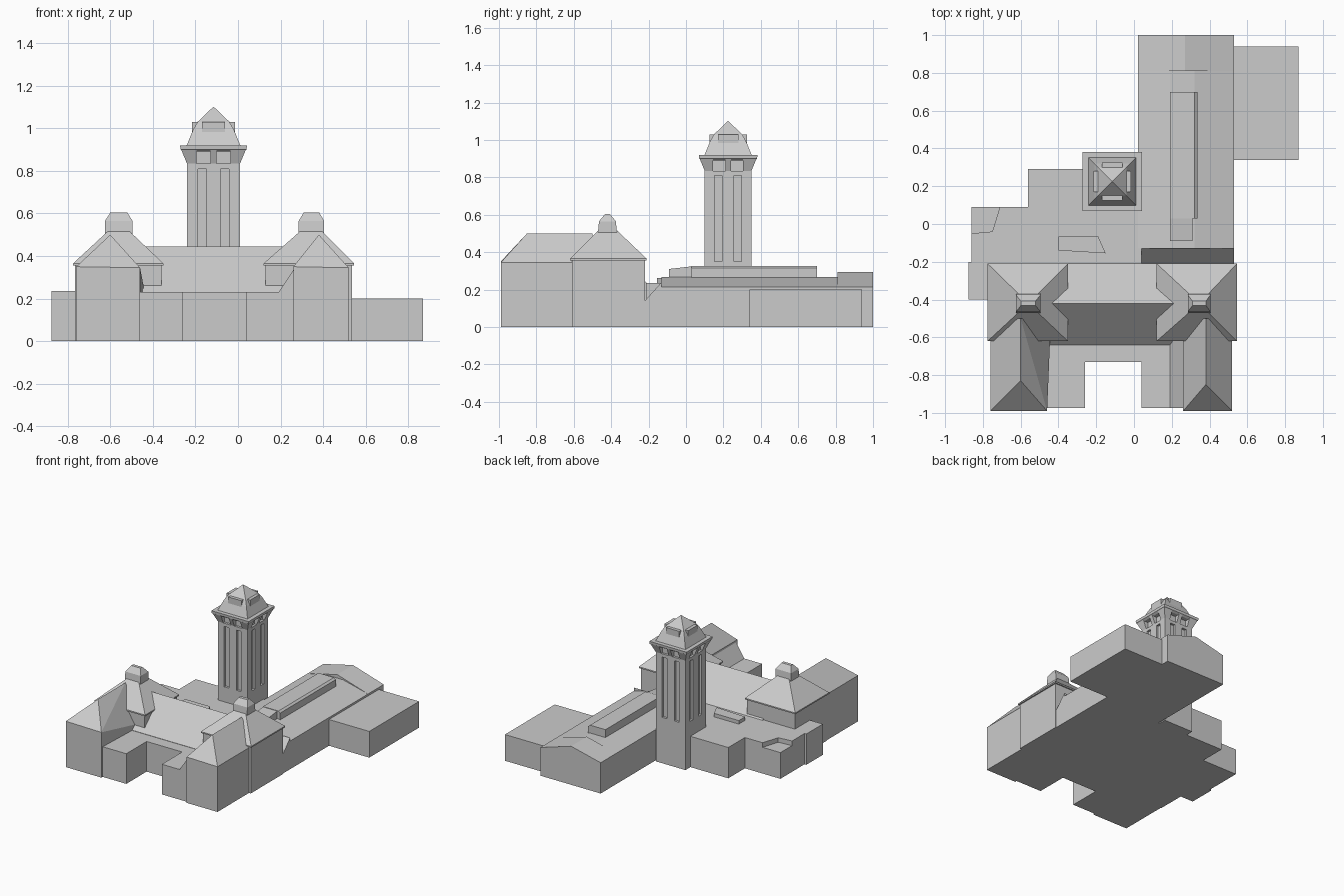
import bpy, bmesh, math
from mathutils import Matrix, Vector

if "Cube" in bpy.data.objects:
    bpy.data.objects.remove(bpy.data.objects["Cube"])

stone = bpy.data.materials.new("grey_stone")
stone.diffuse_color = (0.6, 0.6, 0.6, 1)
stone.use_nodes = True
stone.node_tree.nodes["Principled BSDF"].inputs["Base Color"].default_value = stone.diffuse_color


def make(name, bm):
    bmesh.ops.recalc_face_normals(bm, faces=bm.faces)
    me = bpy.data.meshes.new(name)
    bm.to_mesh(me)
    bm.free()
    me.materials.append(stone)
    ob = bpy.data.objects.new(name, me)
    bpy.context.collection.objects.link(ob)
    return ob


def loft(bm, rings):
    """Join rings of equal length into a capped solid."""
    vs = [[bm.verts.new(p) for p in r] for r in rings]
    n = len(vs[0])
    for a, b in zip(vs, vs[1:]):
        for i in range(n):
            j = (i + 1) % n
            bm.faces.new((a[i], a[j], b[j], b[i]))
    bm.faces.new(vs[0][::-1])
    bm.faces.new(vs[-1])


def rect(x0, x1, y0, y1, z):
    return [(x0, y0, z), (x1, y0, z), (x1, y1, z), (x0, y1, z)]


def solid(name, *rings):
    bm = bmesh.new()
    loft(bm, rings)
    return make(name, bm)


def box(name, x0, x1, y0, y1, z0, z1):
    return solid(name, rect(x0, x1, y0, y1, z0), rect(x0, x1, y0, y1, z1))


def extrude_y(name, profile, y0, y1):
    return solid(name, *[[(x, y, z) for x, z in profile] for y in (y0, y1)])


def extrude_x(name, profile, x0, x1):
    return solid(name, *[[(x, y, z) for y, z in profile] for x in (x0, x1)])


# Rear wing with low gable roof, clerestory and raised end
extrude_y("rear_wing", [(0.02, 0), (0.53, 0), (0.53, 0.215), (0.32, 0.267),
                        (0.19, 0.267), (0.02, 0.235)], -0.13, 1.0)
extrude_y("rear_wing_end_roof", [(0.02, 0.2), (0.53, 0.2), (0.53, 0.215),
                                 (0.27, 0.294), (0.02, 0.235)], 0.81, 1.0)
extrude_y("clerestory", [(0.19, 0.2), (0.335, 0.2), (0.335, 0.315),
                         (0.32, 0.327), (0.19, 0.327)], 0.03, 0.7)
extrude_x("clerestory_step", [(-0.09, 0.2), (0.04, 0.2), (0.04, 0.325), (-0.09, 0.31)],
          0.19, 0.31)
extrude_x("valley_roof", [(-0.22, 0), (-0.13, 0), (-0.13, 0.24), (-0.22, 0.14)],
          0.04, 0.53)
box("side_block", 0.53, 0.87, 0.34, 0.94, 0, 0.2)

# Flat-roofed middle and left blocks
box("middle_block", -0.56, 0.04, -0.25, 0.29, 0, 0.235)
solid("left_block", *[[(-0.86, -0.25, z), (-0.56, -0.25, z), (-0.56, 0.09, z),
                       (-0.71, 0.09, z), (-0.75, -0.04, z), (-0.86, -0.05, z)]
                      for z in (0, 0.235)])
box("left_block_corner", -0.86, -0.7, -0.06, 0.09, 0, 0.2)
box("left_annex", -0.875, -0.75, -0.4, -0.2, 0, 0.235)
solid("roof_light", *[[(-0.4, -0.14, z), (-0.15, -0.155, z), (-0.19, -0.065, z),
                       (-0.4, -0.065, z)] for z in (0.23, 0.262)])

# Main hall with pitched roof, front terrace around the forecourt
extrude_x("main_hall", [(-0.64, 0), (-0.21, 0), (-0.21, 0.235), (-0.42, 0.445),
                        (-0.64, 0.232)], -0.5, 0.3)
box("terrace", -0.5, 0.3, -0.73, -0.6, 0, 0.23)
box("terrace_left", -0.5, -0.26, -0.975, -0.6, 0, 0.23)
box("terrace_right", 0.04, 0.3, -0.975, -0.6, 0, 0.23)


# Corner pavilions: walls, pyramid roof and chimney
def pavilion(side, x0, x1, ax, w):
    y0, y1, ay = -0.62, -0.21, -0.42
    box(side + "_pavilion_walls", x0 + .01, x1 - .01, y0 + .01, y1 - .01, 0, 0.36)
    solid(side + "_pavilion_roof", rect(x0, x1, y0, y1, 0.355),
          rect(x0, x1, y0, y1, 0.365),
          rect(ax - .015, ax + .015, ay - .015, ay + .015, 0.55))
    solid(side + "_chimney", rect(ax - w, ax + w, ay - .055, ay + .055, 0.46),
          rect(ax - w, ax + w, ay - .045, ay + .045, 0.565),
          rect(ax - w * .6, ax + w * .6, ay - .012, ay + .012, 0.605))


pavilion("left", -0.775, -0.35, -0.56, 0.065)
pavilion("right", 0.12, 0.545, 0.345, 0.06)


# Front wings with hipped ends
def front_wing(side, x0, x1, rx, hip, east_back):
    xb, zb = east_back
    yf, yb = -0.99, -0.5
    bm = bmesh.new()
    V = lambda *p: bm.verts.new(p)
    a, b, c, d = V(x0, yf, 0), V(x1, yf, 0), V(xb, yb, 0), V(x0, yb, 0)
    e, f, g, h = V(x0, yf, .35), V(x1, yf, .345), V(xb, yb, zb), V(x0, yb, .35)
    r, s = V(rx, hip, .5), V(rx, yb, .5)
    for q in ((d, c, b, a), (a, b, f, e), (b, c, g, f), (d, a, e, h), (c, d, h, s, g),
              (e, f, r), (f, s, r), (f, g, s), (h, e, r, s)):
        bm.faces.new(q)
    make(side + "_front_wing", bm)


front_wing("left", -0.76, -0.46, -0.6, -0.83, (-0.44, 0.24))
front_wing("right", 0.26, 0.52, 0.38, -0.85, (0.52, 0.345))
extrude_y("right_wing_lean_to", [(0.19, 0), (0.27, 0), (0.27, 0.35), (0.19, 0.23)],
          -0.975, -0.6)

# Tower, modelled around its own axis and then placed
tower_at = Matrix.Translation((-0.115, 0.225, 0))


def place(ob):
    ob.matrix_world = tower_at
    return ob


def sq(h, z):
    return rect(-h, h, -h, h, z)


def four_sides(name, parts):
    """Repeat solids given as ring lists on all four tower faces."""
    bm = bmesh.new()
    for k in range(4):
        rot = Matrix.Rotation(k * math.pi / 2, 3, 'Z')
        for rings in parts:
            loft(bm, [[rot @ Vector(p) for p in r] for r in rings])
    return place(make(name, bm))


def bar(x0, x1, z0, z1):
    return [rect(x0, x1, -0.125, -0.1, z) for z in (z0, z1)]


place(solid("tower_core", sq(0.108, 0), sq(0.108, 0.92)))
place(solid("tower_base", sq(0.125, 0), sq(0.125, 0.35)))
place(solid("tower_band", sq(0.125, 0.81), sq(0.125, 0.835)))
four_sides("tower_pilasters", [bar(-0.032, 0.032, 0.35, 0.81)])
four_sides("tower_corner_piers", [[rect(-.125, -.072, -.125, -.072, z) for z in (.35, .81)]])

# Flared brackets under the cornice, leaving belfry openings between
four_sides("tower_brackets", [
    [rect(-.125, -.08, -.125, -.08, .835), rect(-.152, -.08, -.152, -.08, .9)],
    [rect(-.015, .015, -.125, -.1, .835), rect(-.015, .015, -.152, -.1, .9)]])
place(solid("tower_cornice", sq(0.14, 0.89), sq(0.155, 0.9), sq(0.157, 0.92)))

# Steep roof, small dormers and pyramid cap
place(solid("tower_roof", sq(0.126, 0.92), sq(0.095, 0.995), sq(0.075, 1.03),
            sq(0.002, 1.1)))
four_sides("tower_dormers", [[rect(-.055, .055, -.1, -.05, z) for z in (.975, 1.03)]])
